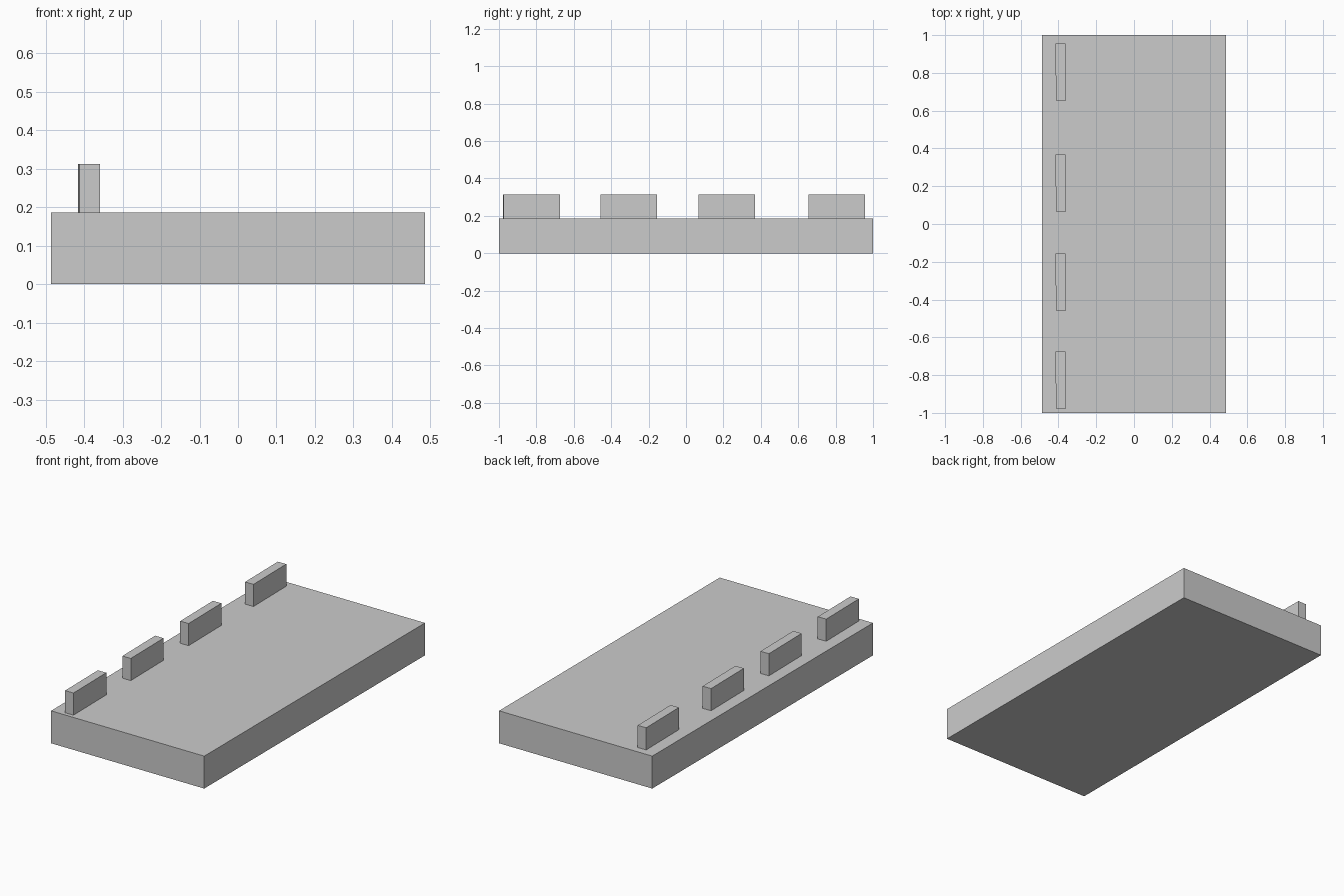
import bpy

if "Cube" in bpy.data.objects:
    bpy.data.objects.remove(bpy.data.objects["Cube"])


def box(name, centre, size, turn=0.0):
    bpy.ops.mesh.primitive_cube_add(size=1, location=centre, rotation=(0, 0, turn))
    obj = bpy.context.object
    obj.name = name
    obj.scale = size
    bpy.ops.object.transform_apply(location=False, rotation=False, scale=True)
    return obj


BASE_TOP = 0.186
BLOCK_TOP = 0.313

# Flat rectangular slab
box("base_slab", (0, 0, BASE_TOP / 2), (0.972, 2.0, BASE_TOP))

# Row of upright blocks along the left edge, each turned very slightly
for i, y in enumerate((-0.826, -0.307, 0.217, 0.805)):
    box(f"upright_block_{i + 1}",
        (-0.388, y, (BASE_TOP + BLOCK_TOP) / 2),
        (0.053, 0.302, BLOCK_TOP - BASE_TOP), 0.013)
